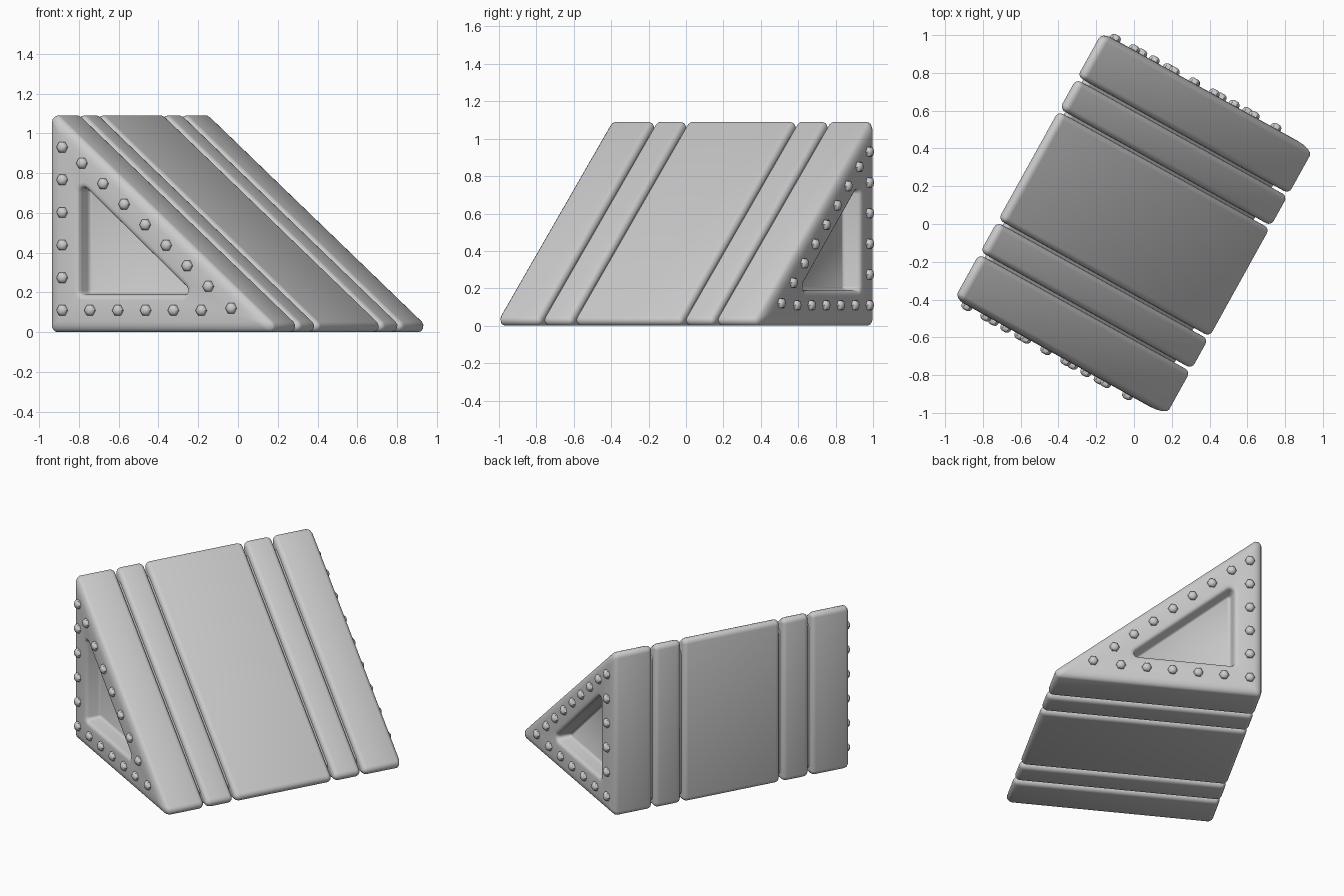
import bpy, bmesh, math
from mathutils import Vector, Matrix

cube = bpy.data.objects.get("Cube")
if cube:
    bpy.data.objects.remove(cube)

grey = bpy.data.materials.new("light_grey")
grey.use_nodes = True
grey.diffuse_color = (0.6, 0.6, 0.6, 1)
grey.node_tree.nodes["Principled BSDF"].inputs["Base Color"].default_value = (0.6, 0.6, 0.6, 1)

TURN = Matrix.Rotation(math.radians(-29), 4, 'Z')
R = 0.03                       # rounding of the panel edges
HALF, HEIGHT = 0.64, 1.09
WEDGE = [Vector(p) for p in ((-HALF + R, R), (HALF - R, R), (-HALF + R, HEIGHT - R))]
POCKET = [Vector(p) for p in ((-0.445, 0.21), (0.13, 0.21), (-0.445, 0.705))]
ARC = 4


def inset(tri, d):
    """Shrink a triangle evenly by d."""
    a, b, c = tri
    sides = [(b - c).length, (c - a).length, (a - b).length]
    total = sum(sides)
    centre = sum((p * s for p, s in zip(tri, sides)), Vector((0, 0))) / total
    inradius = abs((b - a).cross(c - a)) / total
    return [p.lerp(centre, d / inradius) for p in tri]


def ring(tri, r, y):
    """Triangle outline grown by r with round corners, in the plane at y."""
    pts = []
    for i, p in enumerate(tri):
        before, after = p - tri[i - 1], tri[(i + 1) % 3] - p
        start = math.atan2(-before.x, before.y)
        sweep = (math.atan2(-after.x, after.y) - start) % math.tau
        for k in range(ARC + 1):
            a = start + sweep * k / ARC
            pts.append(Vector((p.x + r * math.cos(a), y, p.y + r * math.sin(a))))
    return pts


def bridge(bm, rings):
    """Skin a stack of outlines and cap both ends."""
    rows = [[bm.verts.new(p) for p in r] for r in rings]
    n = len(rows[0])
    for a, b in zip(rows, rows[1:]):
        for i in range(n):
            j = (i + 1) % n
            bm.faces.new((a[i], a[j], b[j], b[i]))
    bm.faces.new(rows[0])
    bm.faces.new(rows[-1])


def finish(name, bm, angle):
    bmesh.ops.recalc_face_normals(bm, faces=bm.faces)
    mesh = bpy.data.meshes.new(name)
    bm.to_mesh(mesh)
    bm.free()
    mesh.materials.append(grey)
    obj = bpy.data.objects.new(name, mesh)
    bpy.context.collection.objects.link(obj)
    obj.matrix_world = TURN
    bpy.ops.object.select_all(action='DESELECT')
    obj.select_set(True)
    bpy.context.view_layer.objects.active = obj
    bpy.ops.object.shade_smooth_by_angle(angle=math.radians(angle))


def loft(name, rings):
    bm = bmesh.new()
    bridge(bm, rings)
    finish(name, bm, 40)


def rounded_end(y, side, wide=0.0):
    """Rings from the flat cap at y out to the full outline."""
    out = []
    for k in range(5):
        a = math.pi / 2 * k / 4
        tri = inset(WEDGE, wide * (1 - math.sin(a)))
        depth = (R + wide / 4) * (1 - math.cos(a))
        out.append(ring(tri, max(R * math.sin(a), 0.001), y - side * depth))
    return out


# Hidden body that forms the groove floors
loft("groove_body", [ring(inset(WEDGE, 0.035), R, y) for y in (-0.7, 0.7)])

# Smooth panels across the width
GAP, INNER, OUTER, END = 0.008, 0.335, 0.53, 0.805
for name, y0, y1 in (("centre_panel", -INNER, INNER),
                     ("left_strip", INNER, OUTER), ("right_strip", -OUTER, -INNER)):
    loft(name, rounded_end(y0 + GAP, -1) + rounded_end(y1 - GAP, 1)[::-1])

# End panels with a triangular pocket
for name, s in (("left_end_panel", 1), ("right_end_panel", -1)):
    pocket = [ring(POCKET, r, s * (END - d)) for r, d in
              ((0.004, 0.1), (0.012, 0.095), (0.018, 0.08), (0.021, 0.025),
               (0.027, 0.009), (0.037, 0.002), (0.05, 0))]
    inner = rounded_end(s * (OUTER + GAP), -s)
    loft(name, pocket + rounded_end(s * END, s, 0.025) + inner[::-1])

# Domed hexagonal bolts round each triangular end
spots = [(-0.562, 0.11 + 0.164 * i) for i in range(6)]
spots += [(-0.402 + 0.16 * i, 0.11) for i in range(5)]
spots += [(-0.448 + 0.121 * i, 0.85 - 0.1033 * i) for i in range(7)]
spots.append((0.41, 0.12))
for name, s in (("left_bolts", 1), ("right_bolts", -1)):
    bm = bmesh.new()
    for x, z in spots:
        bridge(bm, [[(x + r * math.cos(math.pi * k / 3), s * (END + d),
                      z + r * math.sin(math.pi * k / 3)) for k in range(6)]
                    for r, d in ((0.03, -0.01), (0.03, 0.008), (0.025, 0.02), (0.012, 0.027))])
    finish(name, bm, 50)
